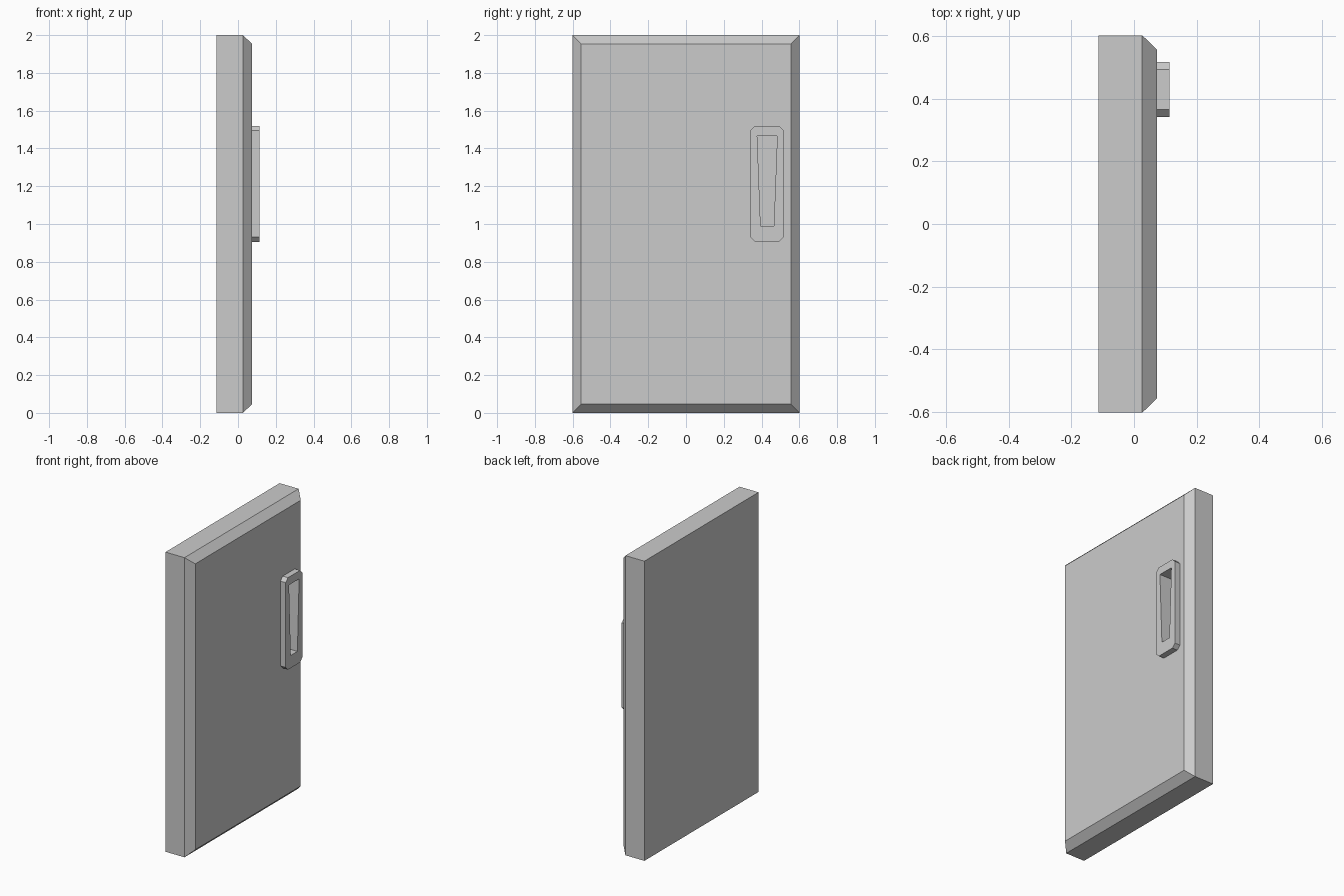
import bpy, bmesh

if "Cube" in bpy.data.objects:
    bpy.data.objects.remove(bpy.data.objects["Cube"])


def loft(name, loops):
    """Solid through matching vertex loops, capped at both ends."""
    bm = bmesh.new()
    rings = [[bm.verts.new(p) for p in loop] for loop in loops]
    n = len(rings[0])
    for a, b in zip(rings, rings[1:]):
        for i in range(n):
            j = (i + 1) % n
            bm.faces.new((a[i], a[j], b[j], b[i]))
    bm.faces.new(rings[0][::-1])
    bm.faces.new(rings[-1])
    bmesh.ops.recalc_face_normals(bm, faces=bm.faces)
    mesh = bpy.data.meshes.new(name)
    bm.to_mesh(mesh)
    bm.free()
    obj = bpy.data.objects.new(name, mesh)
    bpy.context.collection.objects.link(obj)
    return obj


def rect(x, inset):
    y = 0.602 - inset
    return [(x, -y, inset), (x, y, inset), (x, y, 2 - inset), (x, -y, 2 - inset)]


def prism(name, outline, x0, x1):
    return loft(name, [[(x, y, z) for y, z in outline] for x in (x0, x1)])


# Door slab with a chamfered outer face
slab = loft("door_slab", [rect(-0.114, 0), rect(0.026, 0), rect(0.074, 0.046)])

# Handle plate with clipped corners
y0, y1, z0, z1, c = 0.342, 0.517, 0.906, 1.52, 0.024
plate = prism("handle_plate", [
    (y0 + c, z0), (y1 - c, z0), (y1, z0 + c), (y1, z1 - c),
    (y1 - c, z1), (y0 + c, z1), (y0, z1 - c), (y0, z0 + c)], 0.07, 0.113)

# Tapered grip recess cut through the plate and into the slab
cutter = prism("recess_cutter", [
    (0.395, 0.99), (0.465, 0.99), (0.483, 1.467), (0.377, 1.467)], 0.0, 0.2)
cutter.hide_render = True
cutter.hide_set(True)
for part in (slab, plate):
    mod = part.modifiers.new("grip_recess", 'BOOLEAN')
    mod.operation = 'DIFFERENCE'
    mod.solver = 'EXACT'
    mod.object = cutter
